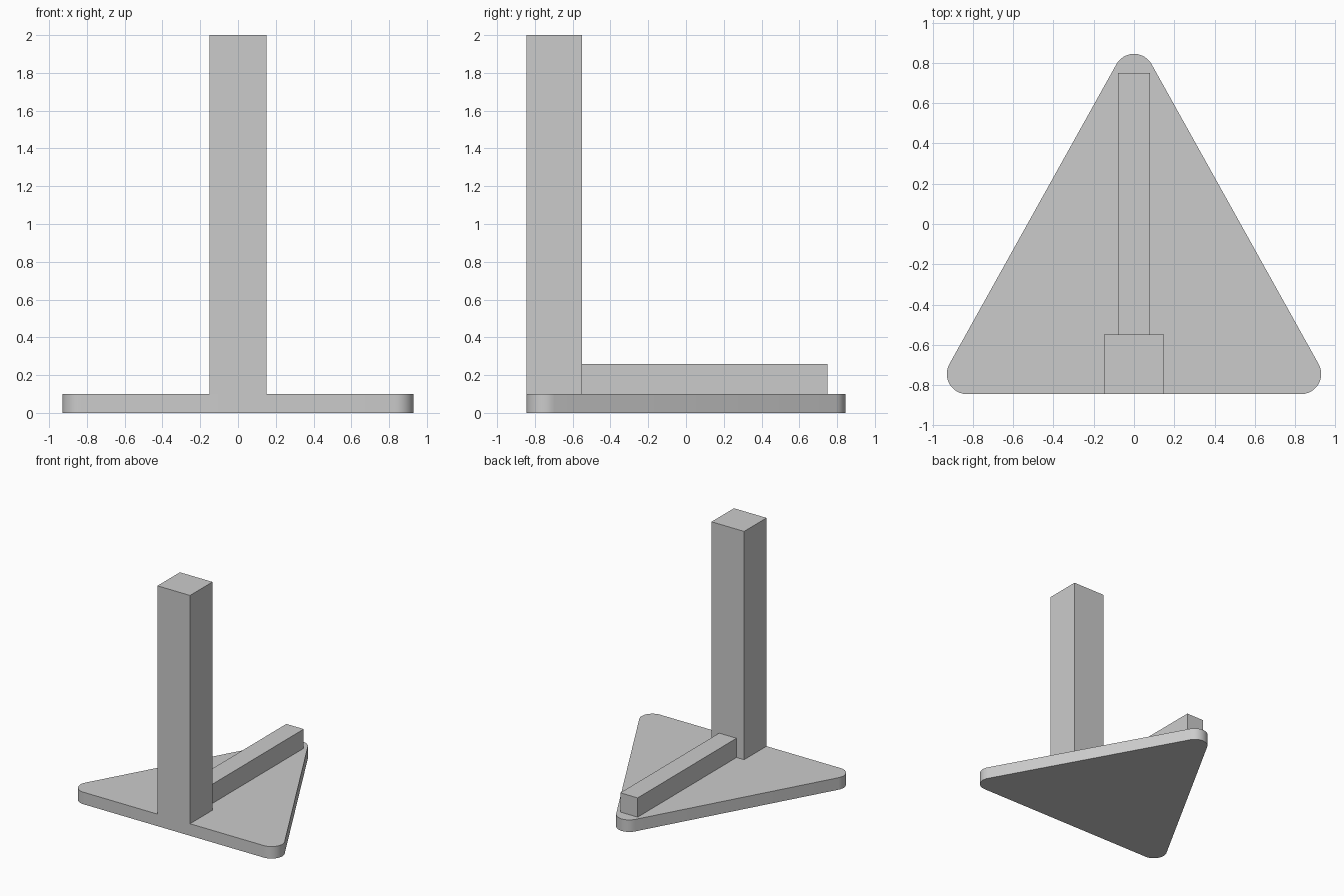
import bpy
import bmesh
from math import radians, cos, sin, atan2, pi

cube = bpy.data.objects.get("Cube")
if cube:
    bpy.data.objects.remove(cube, do_unlink=True)

grey = bpy.data.materials.new("light_grey")
grey.use_nodes = True
colour = (0.6, 0.6, 0.6, 1)
grey.diffuse_color = colour
grey.node_tree.nodes["Principled BSDF"].inputs["Base Color"].default_value = colour


def add_prism(name, outline, bottom, top):
    """Extrude a plan outline between two heights."""
    mesh = bpy.data.meshes.new(name)
    bm = bmesh.new()
    face = bm.faces.new([bm.verts.new((x, y, bottom)) for x, y in outline])
    extruded = bmesh.ops.extrude_face_region(bm, geom=[face])["geom"]
    raised = [v for v in extruded if isinstance(v, bmesh.types.BMVert)]
    bmesh.ops.translate(bm, verts=raised, vec=(0, 0, top - bottom))
    bmesh.ops.recalc_face_normals(bm, faces=bm.faces)
    bm.to_mesh(mesh)
    bm.free()
    mesh.materials.append(grey)
    obj = bpy.data.objects.new(name, mesh)
    bpy.context.collection.objects.link(obj)
    return obj


def rectangle(half_width, front, back):
    return [(-half_width, front), (half_width, front),
            (half_width, back), (-half_width, back)]


def rounded_outline(centres, radius, steps=12):
    """Join arcs round each centre, listed anticlockwise."""
    points = []
    for i, (x, y) in enumerate(centres):
        px, py = centres[i - 1]
        nx, ny = centres[(i + 1) % len(centres)]
        start = atan2(y - py, x - px) - pi / 2
        sweep = (atan2(ny - y, nx - x) - pi / 2 - start) % (2 * pi)
        for k in range(steps + 1):
            a = start + sweep * k / steps
            points.append((x + radius * cos(a), y + radius * sin(a)))
    return points


# Triangular base plate with rounded corners
corners = [(-0.83, -0.745), (0.83, -0.745), (0, 0.745)]
base = add_prism("base_plate", rounded_outline(corners, 0.1), 0, 0.1)
bpy.context.view_layer.objects.active = base
base.select_set(True)
bpy.ops.object.shade_smooth_by_angle(angle=radians(30))

# Upright post flush with the front edge, and the low rail behind it
add_prism("upright_post", rectangle(0.15, -0.845, -0.55), 0.1, 2)
add_prism("floor_rail", rectangle(0.08, -0.55, 0.75), 0.1, 0.26)
